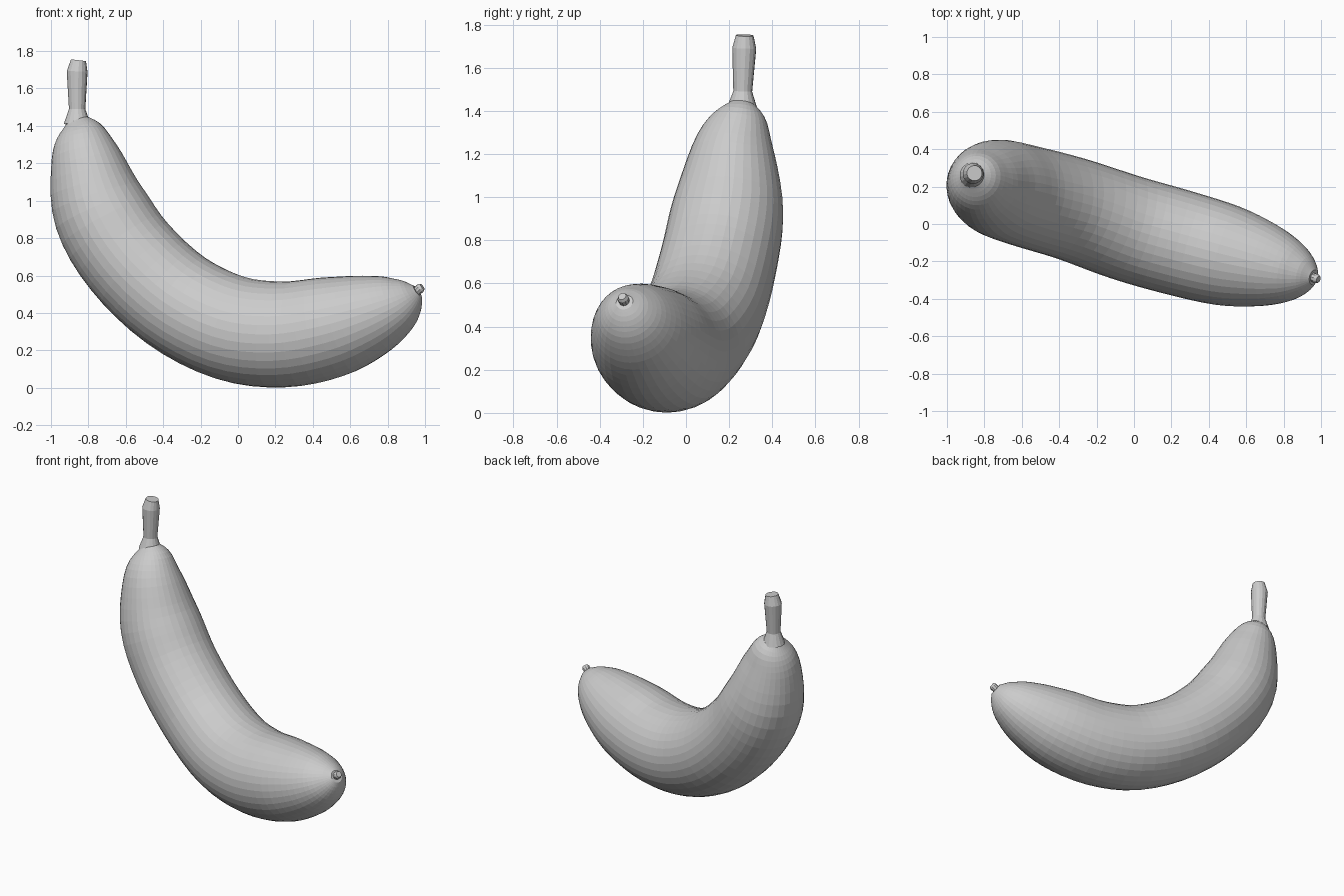
import bpy
import bmesh
from math import cos, sin, tau
from mathutils import Vector

cube = bpy.data.objects.get("Cube")
if cube:
    bpy.data.objects.remove(cube)


def make_material(name, colour):
    material = bpy.data.materials.new(name)
    material.use_nodes = True
    material.diffuse_color = colour
    shader = next(n for n in material.node_tree.nodes if n.type == "BSDF_PRINCIPLED")
    shader.inputs["Base Color"].default_value = colour
    return material


def catmull_rom(before, start, end, after, t):
    """Smooth value between start and end, guided by both neighbours."""
    return 0.5 * (2 * start + (end - before) * t
                  + (2 * before - 5 * start + 4 * end - after) * t ** 2
                  + (3 * start - before - 3 * end + after) * t ** 3)


def refine(stations, steps):
    """Insert smooth in-between stations along the centre line."""
    last = len(stations) - 1
    refined = []
    for i in range(last):
        neighbours = [stations[min(max(i + k, 0), last)] for k in (-1, 0, 1, 2)]
        for step in range(steps):
            refined.append(catmull_rom(*neighbours, step / steps))
    return refined + [stations[last]]


def make_tube(name, stations, sides, steps, side_axis, material):
    """Loft round sections (x, y, z, radius) and close both ends."""
    stations = refine([Vector(s) for s in stations], steps)
    centres = [s.xyz for s in stations]
    bm = bmesh.new()
    rings = []
    for i, station in enumerate(stations):
        ahead = centres[min(i + 1, len(centres) - 1)]
        behind = centres[max(i - 1, 0)]
        tangent = (ahead - behind).normalized()
        normal = side_axis.cross(tangent).normalized()
        binormal = tangent.cross(normal)
        ring = []
        for k in range(sides):
            angle = tau * k / sides
            offset = normal * cos(angle) + binormal * sin(angle)
            ring.append(bm.verts.new(centres[i] + offset * station.w))
        rings.append(ring)
    for lower, upper in zip(rings, rings[1:]):
        for k in range(sides):
            n = (k + 1) % sides
            bm.faces.new((lower[k], lower[n], upper[n], upper[k]))
    bm.faces.new(rings[0])
    bm.faces.new(rings[-1])
    bmesh.ops.recalc_face_normals(bm, faces=bm.faces)
    mesh = bpy.data.meshes.new(name)
    bm.to_mesh(mesh)
    bm.free()
    mesh.materials.append(material)
    part = bpy.data.objects.new(name, mesh)
    bpy.context.collection.objects.link(part)
    return part


grey = make_material("plain grey", (0.6, 0.6, 0.6, 1))
across = Vector((0.28, 0.96, 0))

# Curved fruit body, from the stem down to the blossom end
body = [
    (-.86, .26, 1.43, .06), (-.84, .25, 1.36, .13), (-.81, .22, 1.21, .195),
    (-.735, .195, .95, .258), (-.58, .15, .7, .272), (-.33, .08, .465, .277),
    (-.04, -.02, .32, .283), (.24, -.1, .285, .283), (.5, -.17, .325, .27),
    (.7, -.22, .385, .226), (.84, -.255, .443, .167), (.92, -.275, .487, .102),
    (.96, -.285, .513, .04),
]
make_tube("fruit_body", body, 36, 4, across, grey)

# Flared stem with a bevelled cut top
stem = [
    (-.86, .26, 1.41, .072), (-.86, .263, 1.49, .044),
    (-.86, .27, 1.69, .056), (-.853, .272, 1.75, .041),
]
make_tube("stem", stem, 16, 1, across, grey)

# Small nub at the blossom end
nub = [
    (.95, -.283, .51, .024), (.975, -.292, .532, .026), (.986, -.296, .54, .019),
]
make_tube("end_nub", nub, 10, 1, across, grey)
